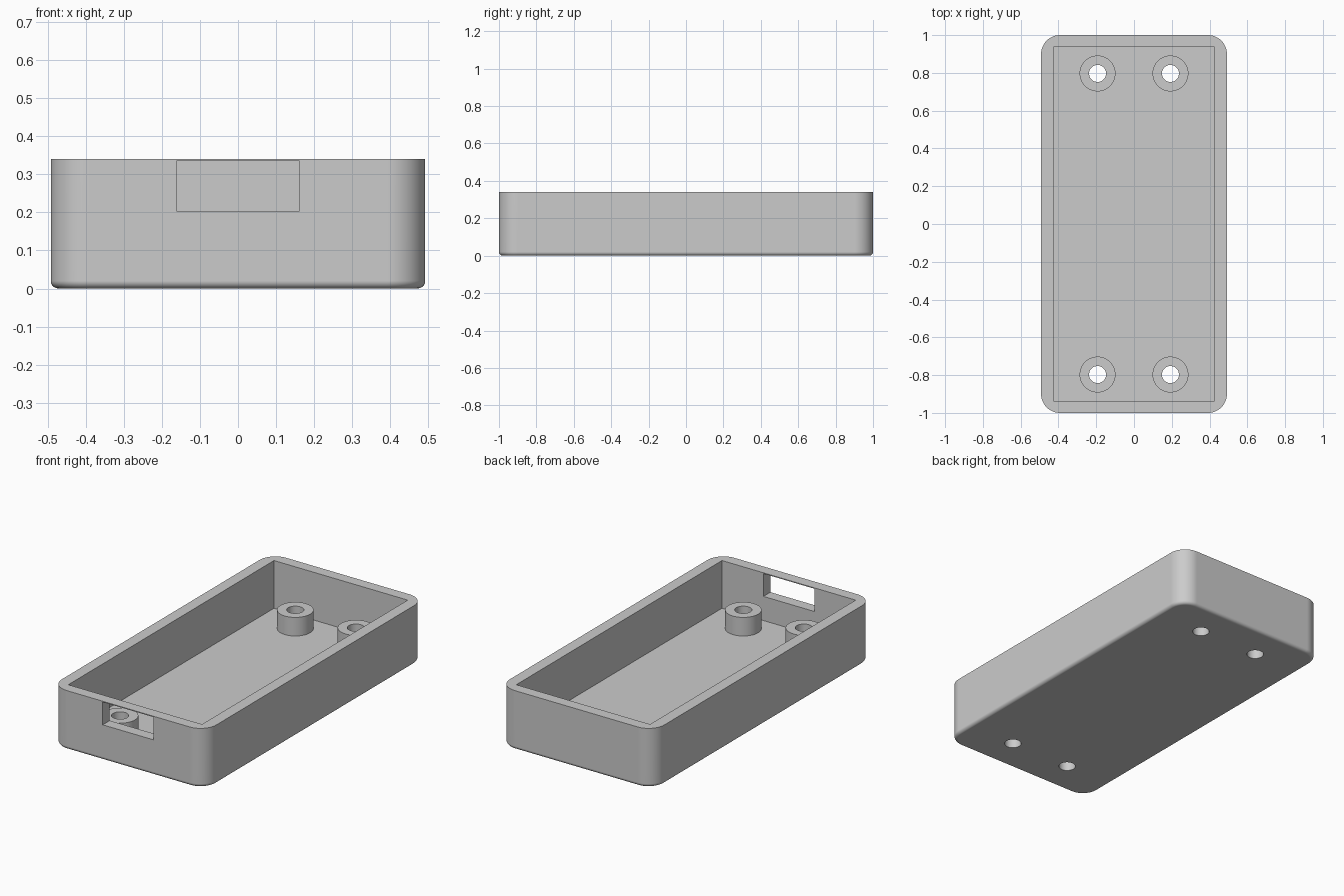
import bpy
import bmesh
from math import radians
from mathutils import Matrix, Vector

default = bpy.data.objects.get("Cube")
if default:
    bpy.data.objects.remove(default, do_unlink=True)

HALF_X, HALF_Y, HEIGHT = 0.492, 1.0, 0.34
FLOOR, POST_TOP = 0.065, 0.172
POST_X, POST_Y = 0.193, 0.797
POST_R, HOLE_R = 0.095, 0.045

grey = bpy.data.materials.new("light_grey_plastic")
grey.use_nodes = True
colour = (0.6, 0.6, 0.6, 1)
grey.diffuse_color = colour
grey.node_tree.nodes["Principled BSDF"].inputs["Base Color"].default_value = colour


def make_object(name, bm):
    mesh = bpy.data.meshes.new(name)
    bmesh.ops.recalc_face_normals(bm, faces=bm.faces)
    bm.to_mesh(mesh)
    bm.free()
    obj = bpy.data.objects.new(name, mesh)
    bpy.context.collection.objects.link(obj)
    obj.data.materials.append(grey)
    return obj


def box_mesh(low, high):
    low, high = Vector(low), Vector(high)
    bm = bmesh.new()
    bmesh.ops.create_cube(bm, size=1, matrix=Matrix.Translation((low + high) / 2)
                          @ Matrix.Diagonal((*(high - low), 1)))
    return bm


def cylinder(name, x, y, radius, z0, z1):
    bm = bmesh.new()
    bmesh.ops.create_cone(bm, cap_ends=True, segments=48, radius1=radius, radius2=radius,
                          depth=z1 - z0, matrix=Matrix.Translation((x, y, (z0 + z1) / 2)))
    return make_object(name, bm)


def activate(obj):
    bpy.ops.object.select_all(action="DESELECT")
    obj.select_set(True)
    bpy.context.view_layer.objects.active = obj


def combine(obj, tool, operation):
    activate(obj)
    mod = obj.modifiers.new("cut", "BOOLEAN")
    mod.operation, mod.solver, mod.object = operation, "EXACT", tool
    bpy.ops.object.modifier_apply(modifier=mod.name)
    bpy.data.objects.remove(tool, do_unlink=True)


# Outer block: rounded upright corners, then a small fillet round the base
bm = box_mesh((-HALF_X, -HALF_Y, 0), (HALF_X, HALF_Y, HEIGHT))
upright = [e for e in bm.edges if abs(e.verts[0].co.z - e.verts[1].co.z) > 0.1]
bmesh.ops.bevel(bm, geom=upright, offset=0.1, segments=12, profile=0.5, affect="EDGES")
base = [e for e in bm.edges if all(v.co.z < 0.001 for v in e.verts)]
bmesh.ops.bevel(bm, geom=base, offset=0.02, segments=5, profile=0.5, affect="EDGES")
tray = make_object("enclosure_tray", bm)

# Square-cornered cavity
cavity = make_object("cavity_cutter", box_mesh((-0.426, -0.936, FLOOR), (0.426, 0.936, 0.5)))
combine(tray, cavity, "DIFFERENCE")

# Connector window through the front wall, just under the rim
window = make_object("window_cutter", box_mesh((-0.162, -1.1, 0.204), (0.162, -0.85, 0.335)))
combine(tray, window, "DIFFERENCE")

# Four mounting posts, each with a screw hole right through the floor
for sx in (-1, 1):
    for sy in (-1, 1):
        x, y = sx * POST_X, sy * POST_Y
        combine(tray, cylinder("post", x, y, POST_R, FLOOR - 0.02, POST_TOP), "UNION")
        combine(tray, cylinder("hole_cutter", x, y, HOLE_R, -0.1, 0.3), "DIFFERENCE")

# One material, smooth rounds with flat walls
tray.data.materials.clear()
tray.data.materials.append(grey)
for face in tray.data.polygons:
    face.material_index = 0
activate(tray)
bpy.ops.object.shade_smooth_by_angle(angle=radians(30))
weighted = tray.modifiers.new("flat_walls", "WEIGHTED_NORMAL")
weighted.keep_sharp = True
